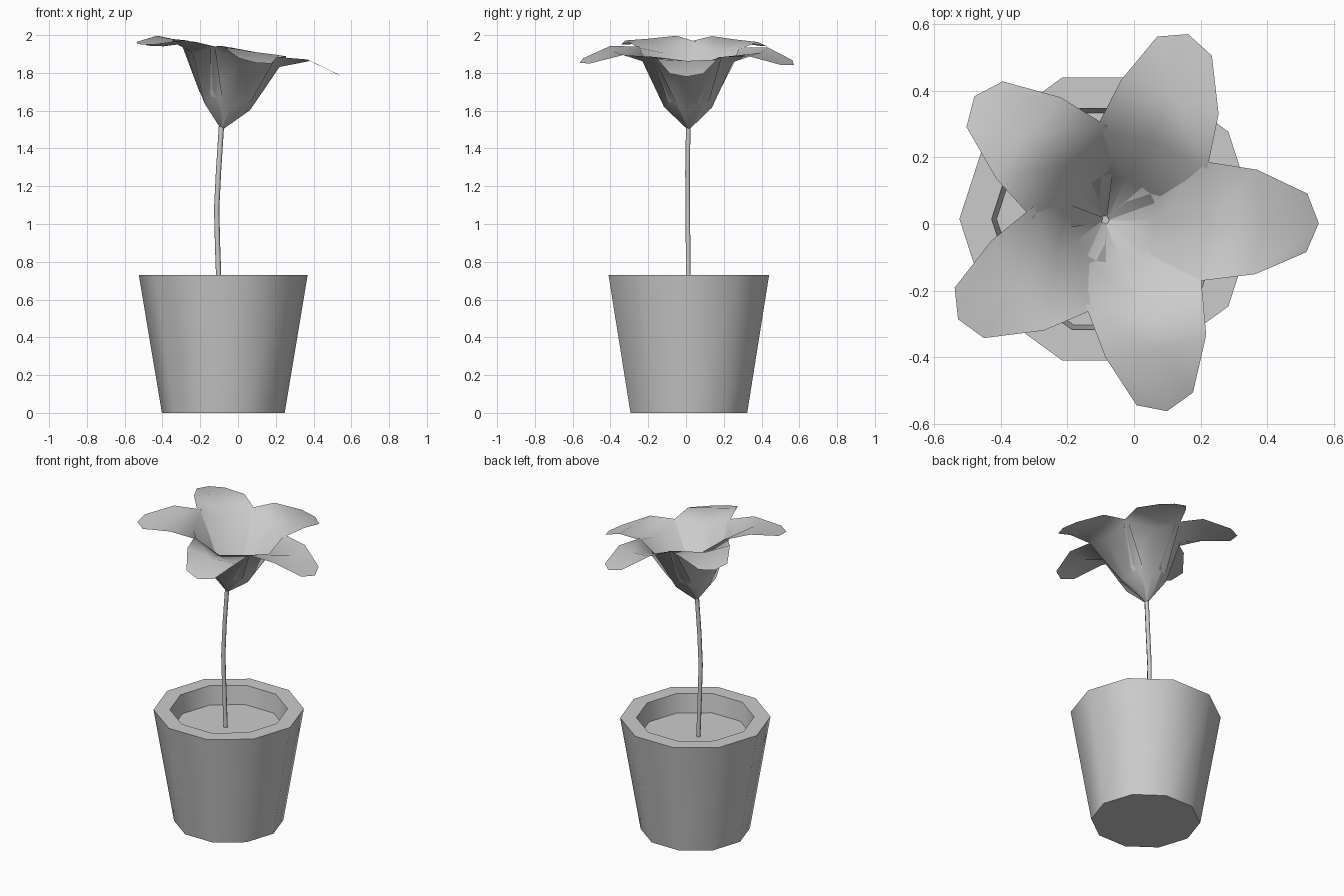
import bpy, bmesh, math
from mathutils import Matrix, Vector

if "Cube" in bpy.data.objects:
    bpy.data.objects.remove(bpy.data.objects["Cube"])


def make_object(name, bm, angle=45):
    bmesh.ops.recalc_face_normals(bm, faces=bm.faces)
    me = bpy.data.meshes.new(name)
    bm.to_mesh(me)
    bm.free()
    ob = bpy.data.objects.new(name, me)
    bpy.context.collection.objects.link(ob)
    bpy.ops.object.select_all(action='DESELECT')
    ob.select_set(True)
    bpy.context.view_layer.objects.active = ob
    bpy.ops.object.shade_smooth_by_angle(angle=math.radians(angle))
    return ob


def loft(bm, rings, sides):
    """Skin rings given as (centre, radius) and cap both ends."""
    loops = []
    for c, r in rings:
        loops.append([bm.verts.new((c[0] + r * math.cos(a), c[1] + r * math.sin(a), c[2]))
                      for a in (2 * math.pi * i / sides for i in range(sides))])
    for lo, hi in zip(loops, loops[1:]):
        for i in range(sides):
            j = (i + 1) % sides
            bm.faces.new((lo[i], lo[j], hi[j], hi[i]))
    bm.faces.new(loops[0][::-1])
    bm.faces.new(loops[-1])


# Ten-sided pot: outer wall, rim, inner wall and soil level
bm = bmesh.new()
px, py = -0.078, 0.015
profile = [(0.325, 0), (0.447, 0.73), (0.35, 0.73), (0.335, 0.61)]
loft(bm, [((px, py, z), r) for r, z in profile], 10)
make_object("pot", bm)

# Slightly bowed stem
bm = bmesh.new()
path = [(-0.098, 0.012, 0.60), (-0.108, 0.011, 0.88), (-0.113, 0.009, 1.08),
        (-0.103, 0.008, 1.28), (-0.088, 0.012, 1.515)]
loft(bm, [(p, 0.014) for p in path], 6)
make_object("stem", bm, 65)

# Petal rows: centre (radius, height), edge (radius, height), half width
rows = [((0.004, 0.0), (0.0, 0.004), 0.006),
        ((0.132, 0.125), (0.100, 0.182), 0.115),
        ((0.250, 0.375), (0.225, 0.425), 0.180),
        ((0.405, 0.432), (0.390, 0.437), 0.157),
        ((0.590, 0.377), (0.552, 0.387), 0.088)]
tilt = Matrix.Translation((-0.086, 0.013, 1.5)) @ Matrix.Rotation(math.radians(9), 4, 'Y')

# Five petals around the tilted flower head
for n, ang in enumerate((-1, 71, 141, 210.5, 282.5)):
    bm = bmesh.new()
    m = tilt @ Matrix.Rotation(math.radians(ang), 4, 'Z')
    grid = []
    for (cr, ch), (er, eh), w in rows:
        pts = [(er, -w, eh), (cr, 0, ch), (er, w, eh)]
        grid.append([bm.verts.new(m @ Vector(p)) for p in pts])
    for a, b in zip(grid, grid[1:]):
        for i in range(2):
            bm.faces.new((a[i], b[i], b[i + 1], a[i + 1]))
    make_object(f"petal_{n + 1}", bm, 70)
